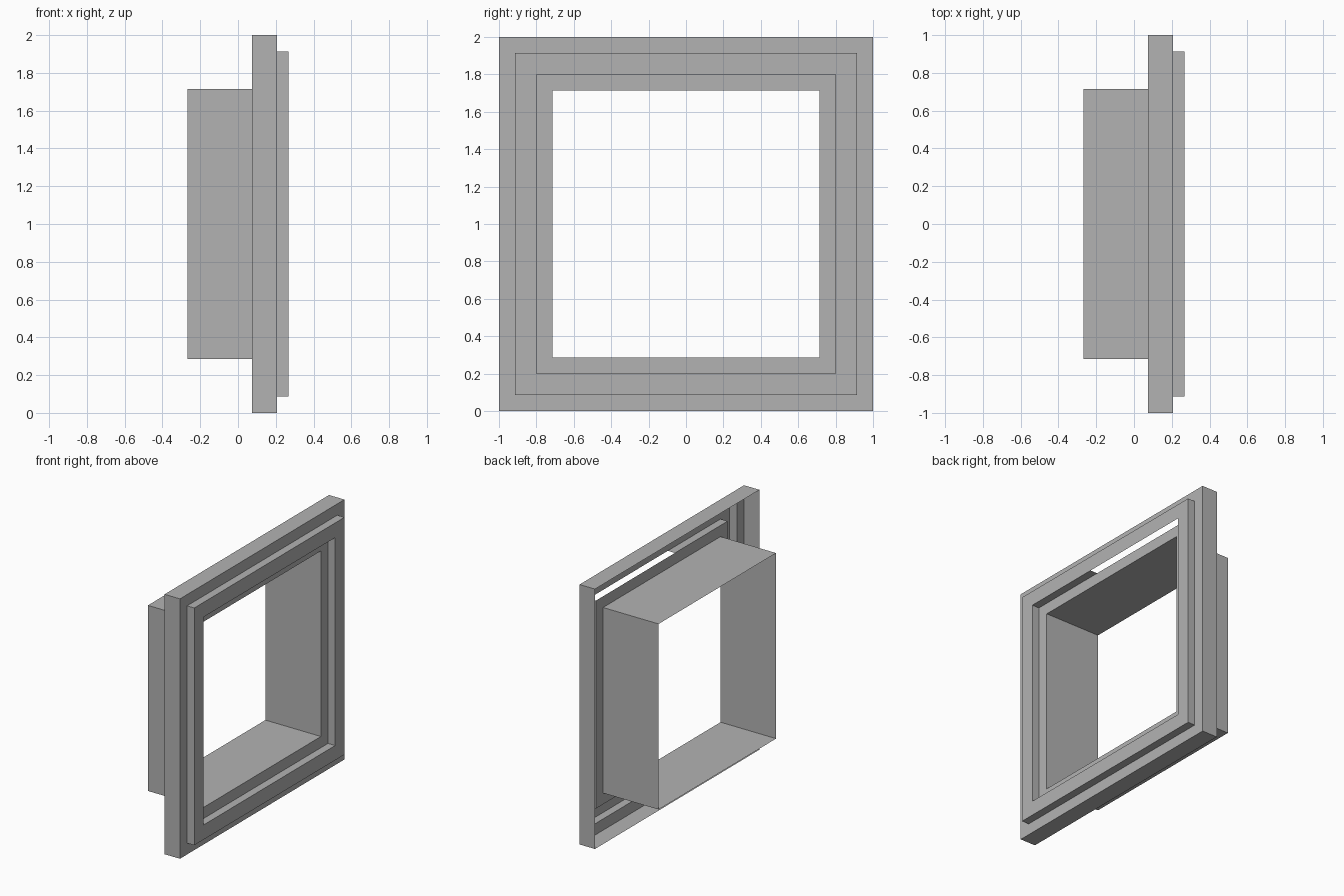
import bpy
import bmesh

cube = bpy.data.objects.get("Cube")
if cube:
    bpy.data.objects.remove(cube, do_unlink=True)

# Single sheet-metal colour
grey = bpy.data.materials.new("light_grey")
grey.use_nodes = True
colour = (0.45, 0.45, 0.45, 1.0)
grey.diffuse_color = colour
grey.node_tree.nodes["Principled BSDF"].inputs["Base Color"].default_value = colour


def square_sheet(name, profile, gap_wall=None, gap_start=0.0):
    """Loft square rings along x; profile holds (x, half width) pairs."""
    bm = bmesh.new()
    corners = ((-1, -1), (1, -1), (1, 1), (-1, 1))
    rings = [[bm.verts.new((x, h * cy, 1 + h * cz)) for cy, cz in corners]
             for x, h in profile]
    gap_face = None
    for n, (a, b) in enumerate(zip(rings, rings[1:])):
        for i in range(4):
            j = (i + 1) % 4
            face = bm.faces.new((a[i], a[j], b[j], b[i]))
            if n == gap_wall and i == 2:
                gap_face = face
    # Open slot in the top wall of one step
    if gap_face:
        geom = [gap_face, *gap_face.edges, *gap_face.verts]
        cut = bmesh.ops.bisect_plane(bm, geom=geom, plane_co=(0, gap_start, 0),
                                     plane_no=(0, 1, 0))
        pieces = [f for f in cut["geom"] if isinstance(f, bmesh.types.BMFace)
                  and f.calc_center_median().y > gap_start]
        bmesh.ops.delete(bm, geom=pieces, context='FACES_ONLY')
    mesh = bpy.data.meshes.new(name)
    bm.to_mesh(mesh)
    bm.free()
    mesh.materials.append(grey)
    obj = bpy.data.objects.new(name, mesh)
    bpy.context.collection.objects.link(obj)
    return obj


BACK, LIP, FACE, FRONT = -0.267, 0.075, 0.206, 0.267
OUTER, STEP, INNER, DUCT = 1.0, 0.913, 0.80, 0.714

# Outer lip, raised front band and recessed inner step
square_sheet("stepped_flange",
             [(LIP, OUTER), (FACE, OUTER), (FACE, STEP), (FRONT, STEP),
              (FRONT, INNER), (FACE, INNER), (FACE, DUCT)],
             gap_wall=4, gap_start=-0.16)

# Open square duct running back from the flange
square_sheet("duct_sleeve", [(FACE, DUCT), (BACK, DUCT)])
